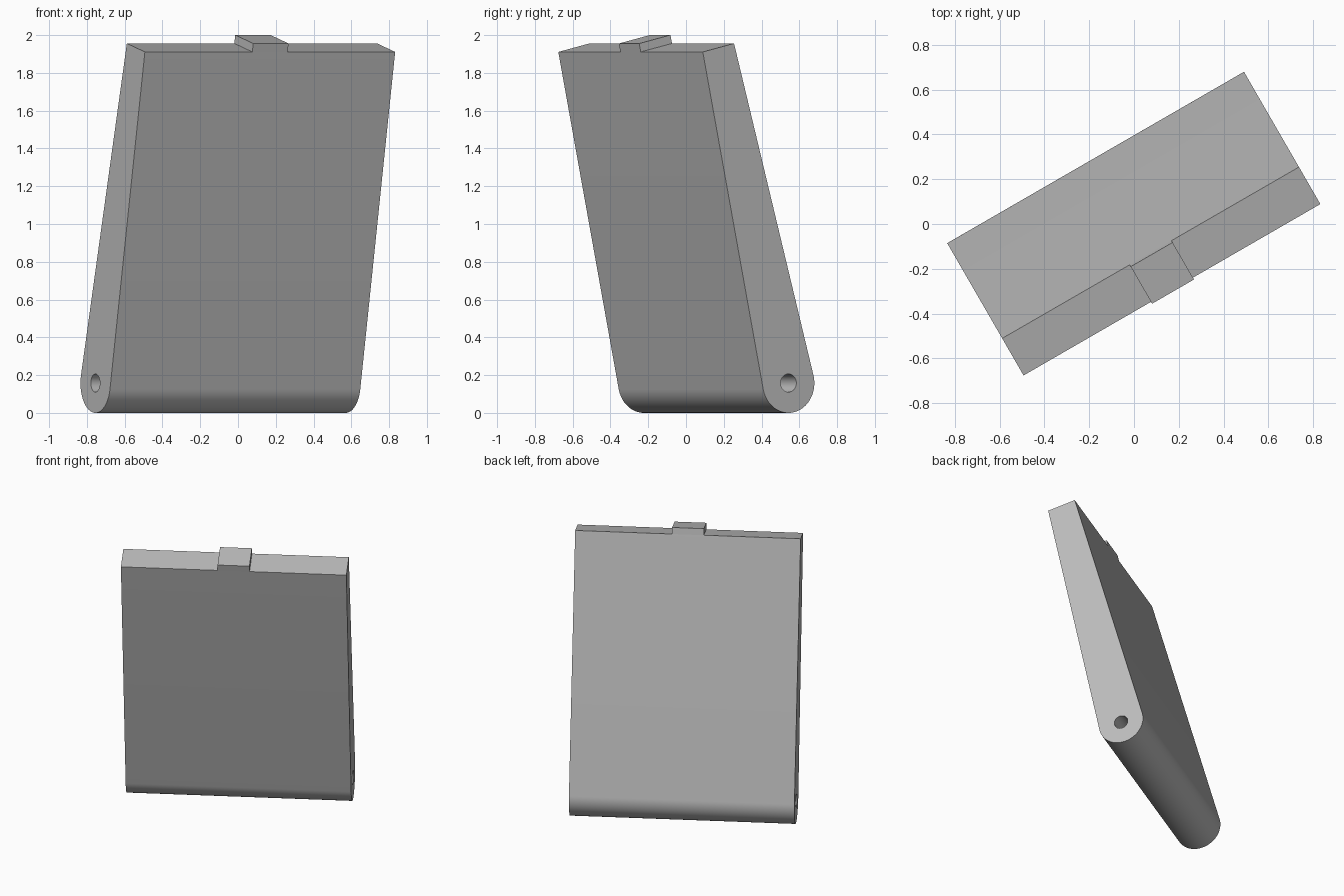
import bpy, bmesh
from math import sin, cos, asin, atan2, pi, radians
from mathutils import Matrix, Vector

cube = bpy.data.objects.get("Cube")
if cube:
    bpy.data.objects.remove(cube, do_unlink=True)

HALF_WIDTH = 0.765
TAB_HALF = 0.108
YAW = Matrix.Rotation(radians(30), 4, "Z")
CENTRE, RADIUS, BORE = Vector((0.185, 0.158)), 0.158, 0.048
FRONT_TOP, BACK_TOP = Vector((-0.339, 1.911)), Vector((-0.148, 1.956))

grey = bpy.data.materials.new("plain_grey")
grey.use_nodes = True
colour = (0.5, 0.5, 0.5, 1)
grey.diffuse_color = colour
grey.node_tree.nodes["Principled BSDF"].inputs["Base Color"].default_value = colour


def make_object(name, bm):
    bmesh.ops.recalc_face_normals(bm, faces=bm.faces)
    bm.transform(YAW)
    mesh = bpy.data.meshes.new(name)
    bm.to_mesh(mesh)
    bm.free()
    mesh.materials.append(grey)
    obj = bpy.data.objects.new(name, mesh)
    bpy.context.collection.objects.link(obj)
    return obj


def tangent_angle(point, side):
    """Angle on the hinge circle where the line from point touches it."""
    d = CENTRE - point
    lean = atan2(d.x, -d.y) + side * asin(RADIUS / d.length)
    return lean if side > 0 else pi + lean


# Leaning profile: straight sides tangent to a round hinge end
start = tangent_angle(FRONT_TOP, -1)
end = 2 * pi + tangent_angle(BACK_TOP, 1)
STEPS = 40
profile = [FRONT_TOP]
for i in range(STEPS + 1):
    a = start + (end - start) * i / STEPS
    profile.append(CENTRE + RADIUS * Vector((cos(a), sin(a))))
profile.append(BACK_TOP)

# Panel body, extruded across its width
bm = bmesh.new()
face = bm.faces.new([bm.verts.new((-HALF_WIDTH, p.x, p.y)) for p in profile])
grown = bmesh.ops.extrude_face_region(bm, geom=[face])
moved = [g for g in grown["geom"] if isinstance(g, bmesh.types.BMVert)]
bmesh.ops.translate(bm, verts=moved, vec=(2 * HALF_WIDTH, 0, 0))
panel = make_object("panel", bm)

# Pin hole along the hinge axis
bm = bmesh.new()
bmesh.ops.create_cone(bm, cap_ends=True, segments=32, radius1=BORE,
                      radius2=BORE, depth=2 * HALF_WIDTH + 0.2)
bm.transform(Matrix.Translation((0, CENTRE.x, CENTRE.y)) @ Matrix.Rotation(pi / 2, 4, "Y"))
cutter = make_object("pin_hole_cutter", bm)
cutter.hide_render = True

cut = panel.modifiers.new("pin_hole", "BOOLEAN")
cut.operation = "DIFFERENCE"
cut.solver = "EXACT"
cut.object = cutter
bpy.context.view_layer.objects.active = panel
panel.select_set(True)
bpy.ops.object.modifier_apply(modifier=cut.name)
bpy.data.objects.remove(cutter, do_unlink=True)
bpy.ops.object.shade_smooth_by_angle(angle=radians(30))

# Latch tab on the top edge, its front flush with the panel front
bm = bmesh.new()
rise = Vector((-0.0095, 0.0445))
section = [FRONT_TOP, BACK_TOP, BACK_TOP + rise, FRONT_TOP + rise]
face = bm.faces.new([bm.verts.new((-TAB_HALF, p.x, p.y)) for p in section])
grown = bmesh.ops.extrude_face_region(bm, geom=[face])
moved = [g for g in grown["geom"] if isinstance(g, bmesh.types.BMVert)]
bmesh.ops.translate(bm, verts=moved, vec=(2 * TAB_HALF, 0, 0))
make_object("latch_tab", bm)
